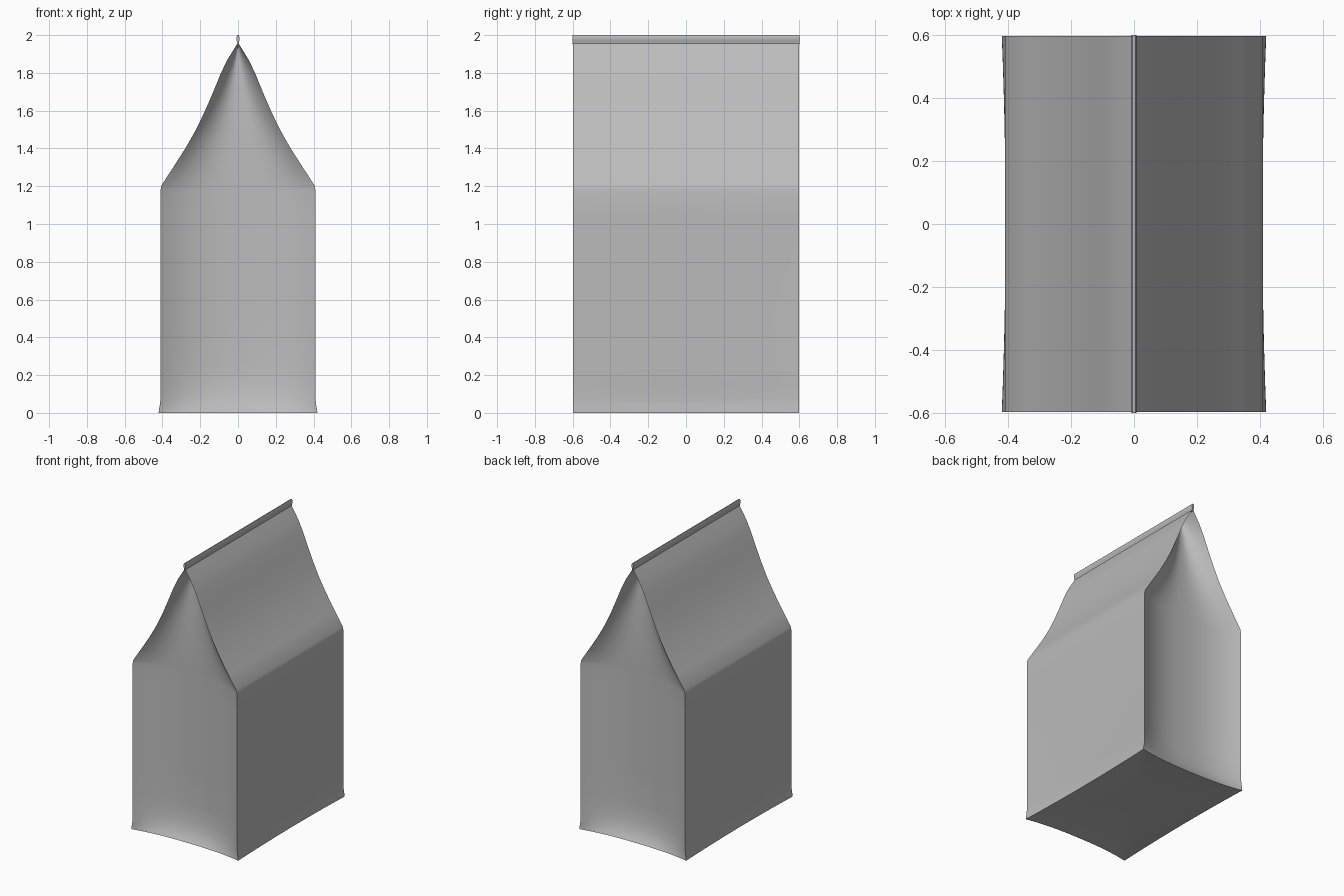
import bpy, bmesh, math

if "Cube" in bpy.data.objects:
    bpy.data.objects.remove(bpy.data.objects["Cube"])

HALF_Y = 0.597
NX, NY = 24, 16

paper = bpy.data.materials.new("grey paper")
paper.diffuse_color = (0.5, 0.5, 0.5, 1)
paper.use_nodes = True
paper.node_tree.nodes["Principled BSDF"].inputs["Base Color"].default_value = paper.diffuse_color

# Rows going up the bag: height, half width, end-gusset depth, side-wall bow
ROWS = [(0.0, 0.42, 0.035, 0.012), (0.015, 0.419, 0.045, 0.012),
        (0.04, 0.414, 0.06, 0.012), (0.08, 0.41, 0.075, 0.01),
        (0.14, 0.41, 0.088, 0.008), (0.25, 0.41, 0.095, 0.006),
        (0.5, 0.41, 0.095, 0.004), (0.8, 0.41, 0.095, 0.002),
        (1.05, 0.41, 0.095, 0), (1.18, 0.41, 0.095, 0),
        (1.205, 0.405, 0.095, 0), (1.3, 0.343, 0.095, 0),
        (1.4, 0.279, 0.098, 0), (1.5, 0.222, 0.10, 0),
        (1.6, 0.174, 0.105, 0), (1.7, 0.131, 0.11, 0),
        (1.8, 0.09, 0.115, 0), (1.87, 0.056, 0.12, 0),
        (1.92, 0.025, 0.12, 0), (1.955, 0.004, 0.12, 0)]


def ring(w, depth, bow):
    """Outline of the bag at one height: two walls and two folded-in ends."""
    half = []
    for i in range(NX):                       # end gusset, left to right
        u = -1 + 2 * i / NX
        half.append((w * u, -HALF_Y + depth * (1 - abs(u) ** 2.5)))
    for j in range(NY):                       # side wall, front to back
        v = -1 + 2 * j / NY
        half.append((w - bow * (1 - v * v), HALF_Y * v))
    return half + [(-x, -y) for x, y in half]


def finish(bm, name, angle):
    bmesh.ops.recalc_face_normals(bm, faces=bm.faces)
    mesh = bpy.data.meshes.new(name)
    bm.to_mesh(mesh)
    bm.free()
    mesh.materials.append(paper)
    ob = bpy.data.objects.new(name, mesh)
    bpy.context.collection.objects.link(ob)
    bpy.ops.object.select_all(action='DESELECT')
    ob.select_set(True)
    bpy.context.view_layer.objects.active = ob
    bpy.ops.object.shade_smooth_by_angle(angle=math.radians(angle))
    return ob


# Bag body with pinched roof
bm = bmesh.new()
loops = [[bm.verts.new((x, y, z)) for x, y in ring(w, d, b)] for z, w, d, b in ROWS]
n = len(loops[0])
for low, high in zip(loops, loops[1:]):
    for i in range(n):
        k = (i + 1) % n
        bm.faces.new((low[i], low[k], high[k], high[i]))

# Bottom panel, slightly raised towards the middle
prev = loops[0]
for s, z in ((0.85, 0.006), (0.5, 0.012)):
    inner = [bm.verts.new((v.co.x * s, v.co.y * s, z)) for v in loops[0]]
    for i in range(n):
        k = (i + 1) % n
        bm.faces.new((prev[i], inner[i], inner[k], prev[k]))
    prev = inner
centre = bm.verts.new((0, 0, 0.014))
for i in range(n):
    bm.faces.new((prev[i], centre, prev[(i + 1) % n]))
finish(bm, "bag_body", 40)

# Crimped seal strip along the ridge
SEAL = [(0.004, 1.95), (0.004, 1.965), (0.008, 1.972), (0.008, 1.99), (0.004, 2.0)]
outline = SEAL + [(-x, z) for x, z in reversed(SEAL)]
bm = bmesh.new()
ends = [[bm.verts.new((x, y, z)) for x, z in outline] for y in (-0.6, 0.6)]
m = len(outline)
for i in range(m):
    k = (i + 1) % m
    bm.faces.new((ends[0][i], ends[0][k], ends[1][k], ends[1][i]))
for end in ends:
    bm.faces.new(end)
finish(bm, "seal_strip", 30)
